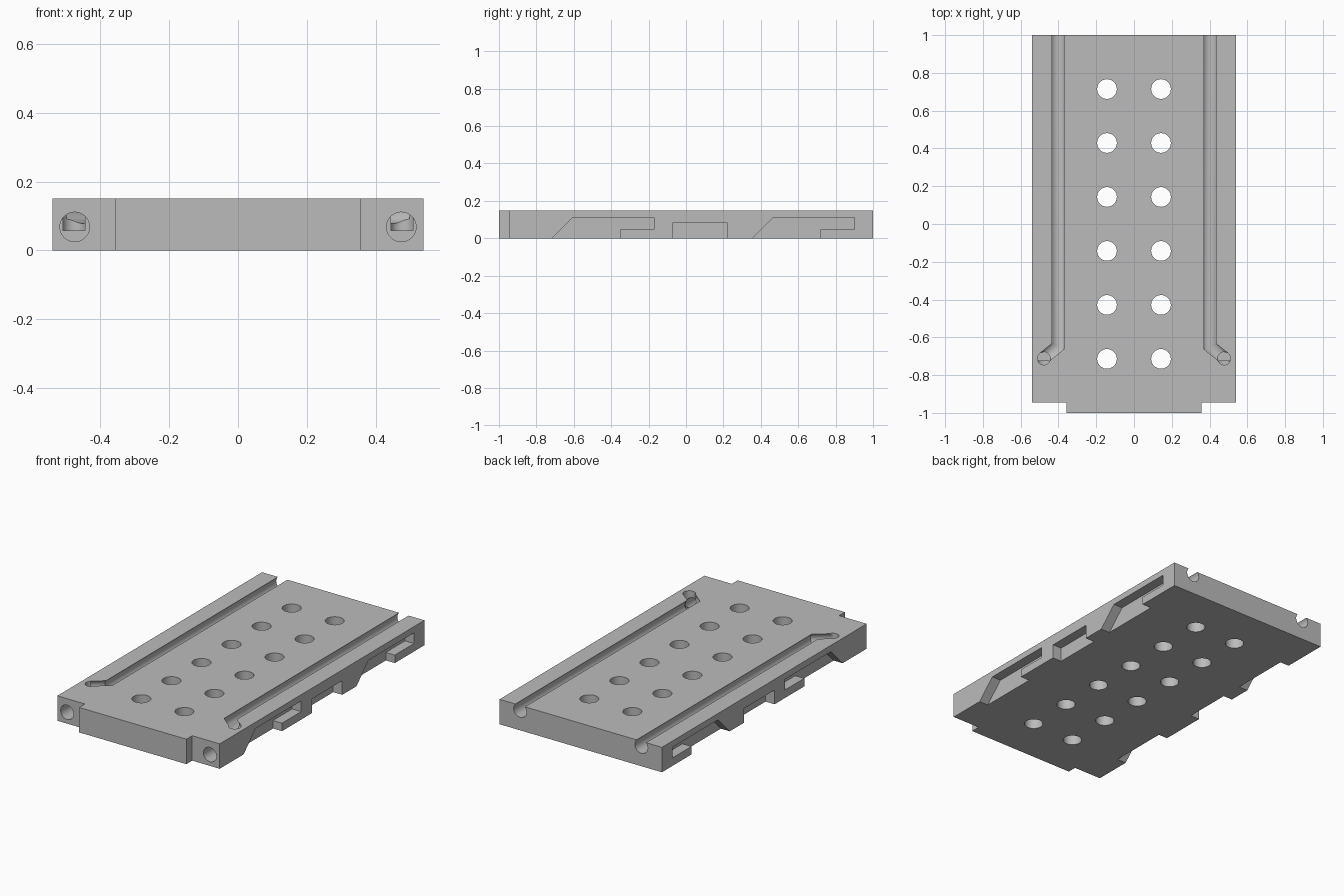
import bpy, bmesh, math
from mathutils import Vector

if "Cube" in bpy.data.objects:
    bpy.data.objects.remove(bpy.data.objects["Cube"])

grey = bpy.data.materials.new("plain grey")
grey.use_nodes = True
colour = (0.5, 0.5, 0.5, 1)
grey.diffuse_color = colour
grey.node_tree.nodes["Principled BSDF"].inputs["Base Color"].default_value = colour

HALF_WIDTH, HEIGHT = 0.54, 0.15
FRONT, TONGUE_HALF = -0.945, 0.357
NOTCH_DEPTH = 0.06
TUBE_RADIUS = 0.043


def make_object(name, bm):
    bmesh.ops.recalc_face_normals(bm, faces=bm.faces)
    mesh = bpy.data.meshes.new(name)
    bm.to_mesh(mesh)
    bm.free()
    mesh.materials.append(grey)
    obj = bpy.data.objects.new(name, mesh)
    bpy.context.collection.objects.link(obj)
    return obj


def loft(name, rings):
    """Closed solid through rings of equal length, capped at both ends."""
    bm = bmesh.new()
    loops = [[bm.verts.new(p) for p in ring] for ring in rings]
    count = len(loops[0])
    for a, b in zip(loops, loops[1:]):
        for i in range(count):
            j = (i + 1) % count
            bm.faces.new((a[i], a[j], b[j], b[i]))
    bm.faces.new(loops[0])
    bm.faces.new(loops[-1])
    return make_object(name, bm)


def tube(name, path, radius, z, sides=40):
    """Level round tube along an x, y path with mitred corners."""
    points = [Vector(p) for p in path]
    rings = []
    for i, p in enumerate(points):
        before = (p - points[i - 1]).normalized() if i else None
        after = (points[i + 1] - p).normalized() if i < len(points) - 1 else None
        along = ((before or after) + (after or before)).normalized()
        stretch = 1 / along.dot(before or after)
        side = Vector((-along.y, along.x)) * stretch
        ring = []
        for k in range(sides):
            a = math.tau * k / sides
            q = p + side * radius * math.cos(a)
            ring.append((q.x, q.y, z + radius * math.sin(a)))
        rings.append(ring)
    return loft(name, rings)


def shaft(name, x, y, radius, low, high, sides=40):
    """Upright round cylinder."""
    angles = [math.tau * k / sides for k in range(sides)]
    return loft(name, [[(x + radius * math.cos(a), y + radius * math.sin(a), z)
                        for a in angles] for z in (low, high)])


def side_notch(name, s, profile):
    """Prism cut into one long side from a y, z profile."""
    return loft(name, [[(s * x, y, z) for y, z in profile]
                       for x in (HALF_WIDTH - NOTCH_DEPTH, HALF_WIDTH + 0.1)])


# Plate with a full-height tongue at the front
right_half = [(HALF_WIDTH, 1), (HALF_WIDTH, FRONT), (TONGUE_HALF, FRONT), (TONGUE_HALF, -1)]
outline = right_half + [(-x, y) for x, y in reversed(right_half)]
plate = loft("mounting_plate", [[(x, y, z) for x, y in outline] for z in (0, HEIGHT)])

cutters = []

# Two rows of through holes
for x in (-0.143, 0.143):
    for row in range(6):
        cutters.append(shaft("through_hole", x, -0.714 + row * 0.2857, 0.052, -0.1, 0.3))

hook = [(-0.717, 0), (-0.605, 0.112), (-0.171, 0.112), (-0.171, 0.048), (-0.353, 0.048), (-0.353, 0)]
for s in (-1, 1):
    # Cable groove with an angled end, dropping into a bore from the front
    cutters.append(tube("cable_groove",
                        [(s * 0.403, 1.1), (s * 0.403, -0.648), (s * 0.48, -0.71)],
                        TUBE_RADIUS, 0.121))
    cutters.append(shaft("groove_drop", s * 0.477, -0.712, 0.034, 0.058, 0.3))
    cutters.append(tube("front_bore", [(s * 0.475, -1.1), (s * 0.475, -0.725)],
                        TUBE_RADIUS, 0.068))
    # Hook-shaped notches and the square notch between them
    for shift in (0, 1.072):
        shape = [(y + shift, z) for y, z in hook]
        first, last = shape[0], shape[-1]
        shape = [(first[0], -0.1), first] + shape[1:-1] + [last, (last[0], -0.1)]
        cutters.append(side_notch("hook_notch", s, shape))
    cutters.append(side_notch("square_notch", s,
                              [(-0.07, -0.1), (-0.07, 0.085), (0.219, 0.085), (0.219, -0.1)]))

# Cut everything out, then remove the cutters
bpy.ops.object.select_all(action='DESELECT')
plate.select_set(True)
bpy.context.view_layer.objects.active = plate
for cutter in cutters:
    mod = plate.modifiers.new("cut", 'BOOLEAN')
    mod.operation = 'DIFFERENCE'
    mod.solver = 'EXACT'
    mod.object = cutter
    bpy.ops.object.modifier_apply(modifier=mod.name)
    bpy.data.objects.remove(cutter)

bpy.ops.object.shade_smooth_by_angle(angle=math.radians(30))
